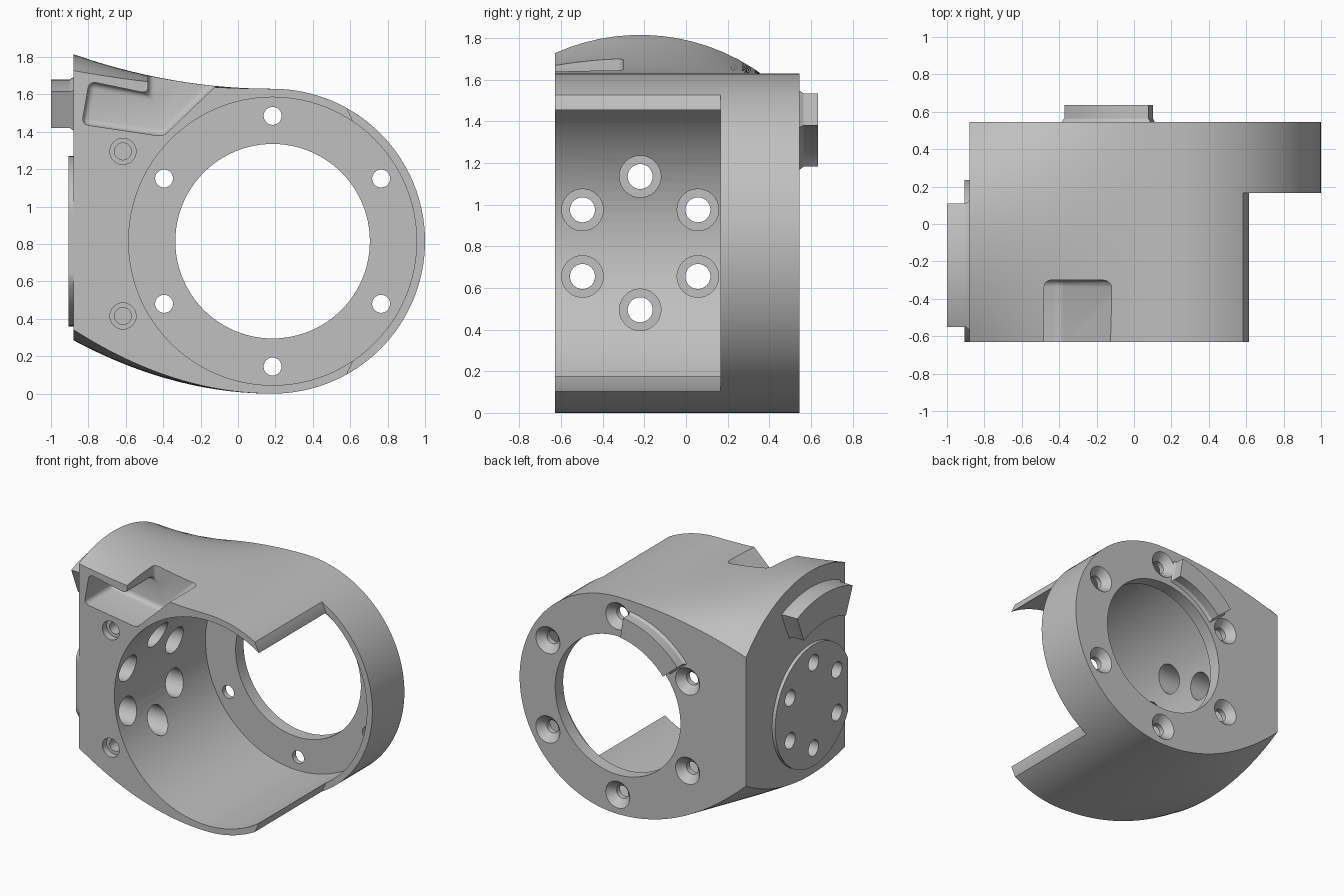
import bpy, bmesh, math
from mathutils import Vector

cube = bpy.data.objects.get("Cube")
if cube:
    bpy.data.objects.remove(cube)

metal = bpy.data.materials.new("satin_grey")
metal.use_nodes = True
GREY = (0.53, 0.53, 0.53, 1)
metal.diffuse_color = GREY
metal.node_tree.nodes["Principled BSDF"].inputs["Base Color"].default_value = GREY

CX, CZ = 0.185, 0.815          # main bore centre (x, z)
DY = -0.22                     # flange centre along y
FRONT, BACK, SIDE = -0.63, 0.545, -0.88
R = 0.815


def place(axis, u, v, t):
    return Vector((u, t, v)) if axis == "y" else Vector((t, u, v))


def loft(name, rings):
    """Closed solid through rings with equal point counts."""
    bm = bmesh.new()
    loops = [[bm.verts.new(p) for p in ring] for ring in rings]
    n = len(loops[0])
    for a, b in zip(loops, loops[1:]):
        for i in range(n):
            bm.faces.new((a[i], a[(i + 1) % n], b[(i + 1) % n], b[i]))
    bm.faces.new(loops[0])
    bm.faces.new(loops[-1])
    bmesh.ops.recalc_face_normals(bm, faces=bm.faces)
    mesh = bpy.data.meshes.new(name)
    bm.to_mesh(mesh)
    bm.free()
    mesh.materials.append(metal)
    ob = bpy.data.objects.new(name, mesh)
    bpy.context.collection.objects.link(ob)
    return ob


def prism(name, pts, axis, start, end):
    return loft(name, [[place(axis, u, v, t) for u, v in pts] for t in (start, end)])


def arc(u, v, r, a, b, steps):
    angles = [math.radians(a + (b - a) * i / steps) for i in range(steps + 1)]
    return [(u + r * math.cos(t), v + r * math.sin(t)) for t in angles]


def lathe(name, axis, u, v, steps, sides=32):
    """Stepped round solid; steps are (radius, position along axis)."""
    return loft(name, [[place(axis, p, q, t) for p, q in arc(u, v, r, 0, 360, sides)[:-1]]
                       for r, t in steps])


def activate(ob):
    bpy.ops.object.select_all(action="DESELECT")
    ob.select_set(True)
    bpy.context.view_layer.objects.active = ob


def cut(ob, cutter):
    cutter.hide_render = True
    mod = ob.modifiers.new("cut", "BOOLEAN")
    mod.operation, mod.solver, mod.object = "DIFFERENCE", "EXACT", cutter
    activate(ob)
    bpy.ops.object.modifier_apply(modifier=mod.name)


def discard(ob):
    bpy.data.objects.remove(ob)


# Housing: round on the right, flaring into a domed side face on the left
def section(y):
    d = y - DY
    top = CZ + math.sqrt(1 - d * d) - 2 * R
    bottom = 0.285 + 1.5 - math.sqrt(2.25 - d * d)
    n = 20
    ts = [i / n for i in range(1, n + 1)]
    run = CX - SIDE
    pts = arc(CX, CZ, R, -90, 90, 64)
    pts += [(CX - run * t, 2 * R + top * t * t) for t in ts]
    pts += [(CX - run * t, bottom * t * t) for t in reversed(ts)]
    return [Vector((x, y, z)) for x, z in pts]


STEPS = 16
housing = loft("housing", [section(FRONT + (BACK - FRONT) * i / STEPS) for i in range(STEPS + 1)])

# Main bore with a narrower opening through the back plate
bore = lathe("bore_cutter", "y", CX, CZ, [(0.77, -0.7), (0.77, 0.45), (0.52, 0.45), (0.52, 0.6)], 96)
cut(housing, bore)
discard(bore)

# Window with slanted ends on the right
half = [(1.2, 0.79), (0.545, 0.79), (0.615, 0.64)]
window = prism("window_cutter", [(x, CZ + h) for x, h in half] +
               [(x, CZ - h) for x, h in reversed(half)], "y", -0.8, 0.165)
cut(housing, window)
discard(window)

# Rounded pocket in the upper front corner, open to the top
outline = [(-0.835, 1.44), (-0.4, 1.375), (-0.02, 1.74), (-0.02, 2.0),
           (-0.48, 2.0), (-0.48, 1.605), (-0.795, 1.67)]
pocket = prism("pocket_cutter", outline, "y", -0.8, -0.3)
bevel = pocket.modifiers.new("round", "BEVEL")
bevel.width, bevel.segments, bevel.limit_method = 0.035, 4, "NONE"
activate(pocket)
bpy.ops.object.modifier_apply(modifier="round")
cut(housing, pocket)
discard(pocket)

# Side flange disc, trimmed flush with the front
disc_pts = [(max(u, FRONT), v) for u, v in arc(DY, CZ, 0.455, 0, 360, 80)[:-1]]
flange = prism("side_flange", disc_pts, "x", -0.905, SIDE)

# Bolt holes: countersunk in the back plate, counterbored from inside the flange wall
for k in range(6):
    a = math.radians(30 + 60 * k)
    c, s = math.cos(a), math.sin(a)
    screw = lathe("screw_cutter", "y", CX + 0.67 * c, CZ + 0.67 * s,
                  [(0.048, 0.4), (0.048, 0.49), (0.105, 0.55)])
    cut(housing, screw)
    discard(screw)
    bolt = lathe("bolt_cutter", "x", DY + 0.32 * c, CZ + 0.32 * s,
                 [(0.06, -1), (0.06, -0.78), (0.1, -0.78), (0.1, -0.3)])
    cut(housing, bolt)
    cut(flange, bolt)
    discard(bolt)

# Blind stepped holes in the front face
for z in (0.415, 1.295):
    hole = lathe("blind_cutter", "y", -0.615, z,
                 [(0.07, -0.7), (0.07, -0.58), (0.045, -0.58), (0.045, -0.35)])
    cut(housing, hole)
    discard(hole)


# Curved stop tabs, each with a slightly wider foot
def tab(name, axis, u, r_in, r_out, a, b, base, tip):
    def ring(grow):
        da = math.degrees(grow / r_out)
        return (arc(u, CZ, r_out + grow, a - da, b + da, 16) +
                arc(u, CZ, r_in - grow, b + da, a - da, 16))
    foot = base + math.copysign(0.02, tip - base)
    levels = [(0.012, base), (0.0, foot), (0.0, tip)]
    return loft(name, [[place(axis, p, q, t) for p, q in ring(g)] for g, t in levels])


side_tab = tab("side_stop_tab", "x", DY, 0.655, 0.865, 67.6, 112.4, SIDE, -1.0)
back_tab = tab("back_stop_tab", "y", CX, 0.572, 0.727, 98.5, 140, BACK, 0.635)

for ob in (housing, flange, side_tab, back_tab):
    activate(ob)
    bpy.ops.object.shade_smooth_by_angle(angle=math.radians(28))
